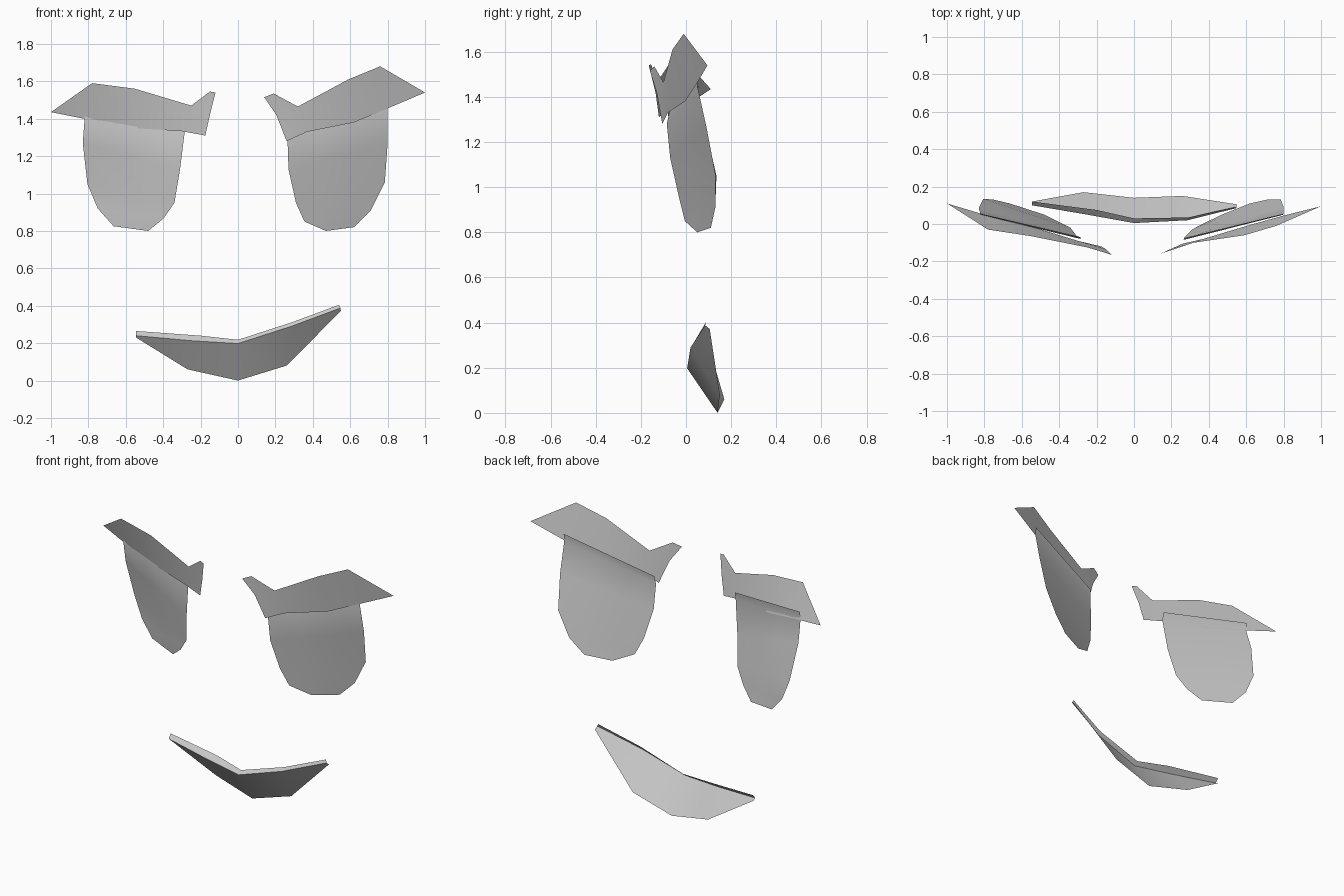
import bpy, math

cube = bpy.data.objects.get("Cube")
if cube:
    bpy.data.objects.remove(cube)

grey = bpy.data.materials.new("light grey")
grey.use_nodes = True
col = (0.6, 0.6, 0.6, 1)
grey.diffuse_color = col
bsdf = grey.node_tree.nodes["Principled BSDF"]
bsdf.inputs["Base Color"].default_value = col
bsdf.inputs["Roughness"].default_value = 0.8


def sheet(name, verts, faces):
    """Thin smooth-shaded surface."""
    me = bpy.data.meshes.new(name)
    me.from_pydata(verts, [], faces)
    me.materials.append(grey)
    ob = bpy.data.objects.new(name, me)
    bpy.context.collection.objects.link(ob)
    bpy.ops.object.select_all(action='DESELECT')
    ob.select_set(True)
    bpy.context.view_layer.objects.active = ob
    bpy.ops.object.shade_smooth_by_angle(angle=math.radians(40))
    return ob


def grid(name, rows, flip=False):
    """Quad sheet through rows of equal length."""
    n = len(rows[0])
    faces = []
    for r in range(len(rows) - 1):
        for c in range(n - 1):
            a = r * n + c
            f = (a, a + n, a + n + 1, a + 1)
            faces.append(f[::-1] if flip else f)
    return sheet(name, [p for row in rows for p in row], faces)


def eye(name, inner, outer, flip):
    """Drooping eye panel lofted between its inner and outer edges."""
    rows = []
    for a, b in zip(inner, outer):
        rows.append([tuple(a[k] + (b[k] - a[k]) * t for k in range(3))
                     for t in (0, 1 / 3, 2 / 3, 1)])
    return grid(name, rows, flip)


eye("left_eye",
    [(.27, -.075, 1.33), (.265, -.085, 1.28), (.27, -.07, 1.13),
     (.31, -.03, .95), (.355, -.005, .85), (.47, .05, .80)],
    [(.80, .055, 1.50), (.80, .05, 1.45), (.80, .09, 1.27),
     (.785, .13, 1.06), (.71, .13, .91), (.62, .11, .82)], False)
eye("right_eye",
    [(-.285, -.07, 1.38), (-.285, -.08, 1.33), (-.31, -.06, 1.13),
     (-.34, -.02, .95), (-.40, .01, .865), (-.48, .05, .80)],
    [(-.82, .055, 1.45), (-.82, .05, 1.40), (-.83, .085, 1.27),
     (-.805, .135, 1.05), (-.75, .13, .92), (-.665, .11, .825)], True)


# Brows: outer tip, upper edge, inner flick, lower edge
def brow(name, tip, top, flick, low, flip):
    faces = [(0, 1, 7), (1, 2, 8, 7), (2, 3, 9, 8), (3, 6, 10, 9), (3, 4, 5, 6)]
    if flip:
        faces = [f[::-1] for f in faces]
    return sheet(name, [tip] + top + flick + low, faces)


brow("left_brow", (1.0, .095, 1.54),
     [(.76, -.01, 1.68), (.59, -.06, 1.61), (.32, -.10, 1.465)],
     [(.19, -.14, 1.535), (.14, -.16, 1.515), (.205, -.13, 1.42)],
     [(.80, .045, 1.455), (.62, -.005, 1.38), (.37, -.08, 1.33), (.26, -.105, 1.28)],
     False)
brow("right_brow", (-1.0, .11, 1.435),
     [(-.78, -.03, 1.59), (-.55, -.065, 1.56), (-.25, -.125, 1.47)],
     [(-.15, -.155, 1.545), (-.12, -.165, 1.54), (-.15, -.135, 1.42)],
     [(-.75, .035, 1.385), (-.56, -.01, 1.35), (-.30, -.09, 1.333), (-.175, -.12, 1.31)],
     True)

# Mouth: leaning crooked smile with a softly rolled upper rim
grid("mouth", [
    [(-.545, .12, .265), (-.20, .075, .24), (0, .03, .218), (.29, .035, .312), (.54, .09, .405)],
    [(-.545, .10, .24), (-.25, .05, .213), (0, .005, .198), (.285, .02, .29), (.548, .085, .388)],
    [(-.545, .12, .23), (-.27, .17, .06), (0, .14, 0), (.26, .15, .08), (.55, .105, .372)],
])
